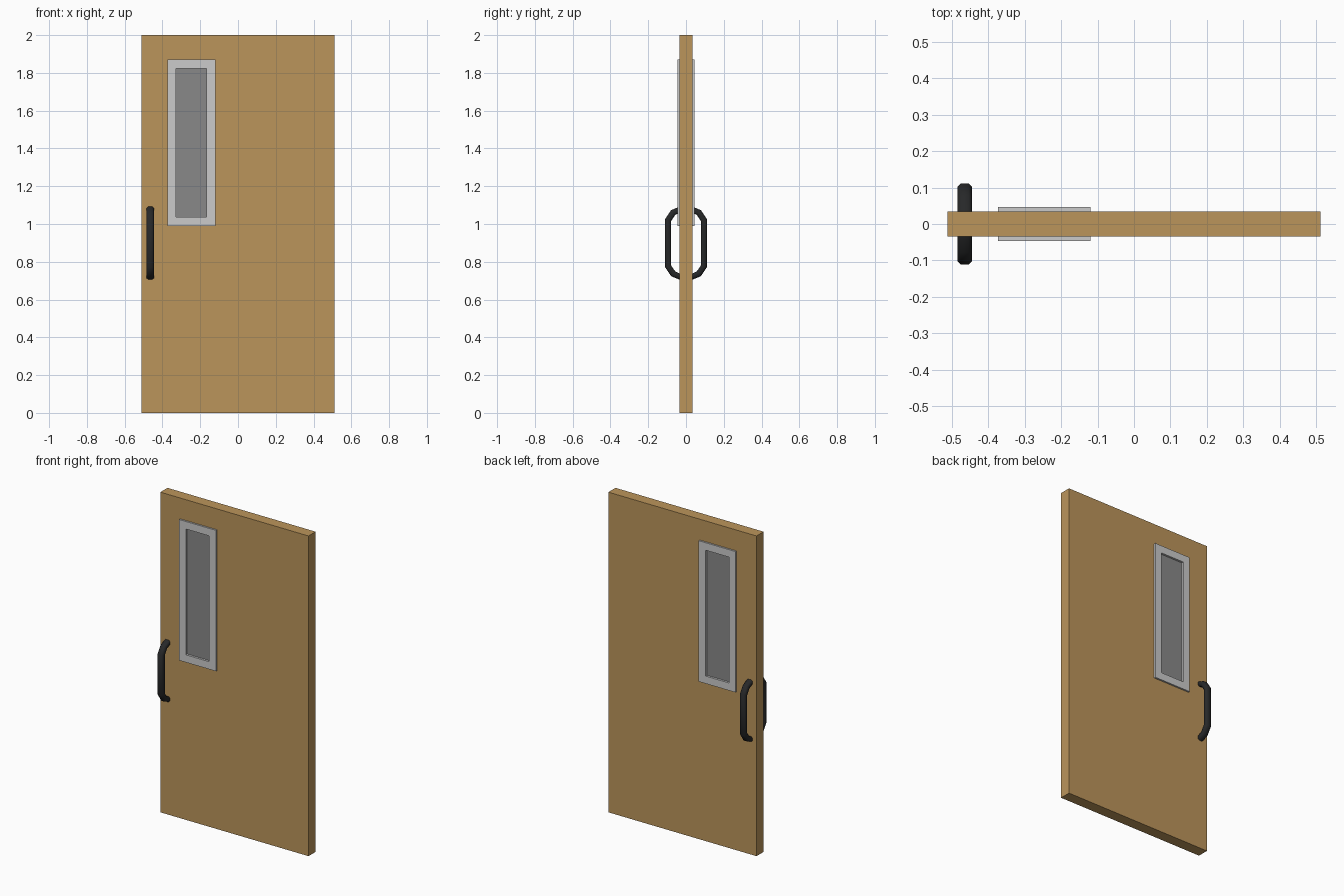
import bpy, bmesh
from mathutils import Vector

if "Cube" in bpy.data.objects:
    bpy.data.objects.remove(bpy.data.objects["Cube"])


def material(name, rgb):
    m = bpy.data.materials.new(name)
    m.diffuse_color = (*rgb, 1)
    m.use_nodes = True
    m.node_tree.nodes["Principled BSDF"].inputs["Base Color"].default_value = m.diffuse_color
    return m


def finish(name, bm, mat=None):
    bmesh.ops.recalc_face_normals(bm, faces=bm.faces)
    me = bpy.data.meshes.new(name)
    bm.to_mesh(me)
    bm.free()
    ob = bpy.data.objects.new(name, me)
    bpy.context.collection.objects.link(ob)
    if mat:
        me.materials.append(mat)
    return ob


def slab(name, outer, half, mat=None, hole=None):
    """Upright panel of thickness 2*half; rectangles are x0, x1, z0, z1."""
    bm = bmesh.new()

    def loop(r, y):
        x0, x1, z0, z1 = r
        return [bm.verts.new((x, y, z)) for x, z in
                ((x0, z0), (x1, z0), (x1, z1), (x0, z1))]

    def bridge(a, b):
        for i in range(4):
            j = (i + 1) % 4
            bm.faces.new((a[i], a[j], b[j], b[i]))

    front, back = loop(outer, -half), loop(outer, half)
    bridge(front, back)
    if hole:
        hole_front, hole_back = loop(hole, -half), loop(hole, half)
        bridge(front, hole_front)
        bridge(back, hole_back)
        bridge(hole_front, hole_back)
    else:
        bm.faces.new(front)
        bm.faces.new(back)
    return finish(name, bm, mat)


wood = material("wood", (0.50, 0.30, 0.105))
glass = material("dark_glass", (0.25, 0.25, 0.25))
black = material("black_metal", (0.02, 0.021, 0.022))

# Door leaf with window opening, trim on both sides, and pane
slab("door_panel", (-0.512, 0.512, 0, 2), 0.035, wood,
     hole=(-0.35, -0.145, 1.015, 1.845))
slab("window_frame", (-0.374, -0.12, 0.99, 1.87), 0.046,
     hole=(-0.328, -0.167, 1.037, 1.823))
slab("window_pane", (-0.34, -0.155, 1.026, 1.834), 0.033, glass)

# Pull handle: chamfered section swept with mitred corners along a (y, z) path
mid_z, x_c = 0.8985, -0.4645
half_path = [(0.03, 0.179), (0.068, 0.162), (0.095, 0.122)]
path = [Vector((y, mid_z + z)) for y, z in half_path]
path += [Vector((y, mid_z - z)) for y, z in reversed(half_path)]
w, t, cw, ct = 0.0195, 0.016, 0.011, 0.008
section = [(w, ct), (cw, t), (-cw, t), (-w, ct),
           (-w, -ct), (-cw, -t), (cw, -t), (w, -ct)]

bm = bmesh.new()
rings = []
for i, p in enumerate(path):
    d0 = (p - path[max(i - 1, 0)]).normalized()
    d1 = (path[min(i + 1, len(path) - 1)] - p).normalized()
    if i == 0:
        n = Vector((0, 1))
    elif i == len(path) - 1:
        n = Vector((0, -1))
    else:
        tangent = (d0 + d1).normalized()
        n = Vector((-tangent.y, tangent.x)) / tangent.dot(d0)
    rings.append([bm.verts.new((x_c + u, p.x + n.x * v, p.y + n.y * v))
                  for u, v in section])
for a, b in zip(rings, rings[1:]):
    for k in range(8):
        bm.faces.new((a[k], a[(k + 1) % 8], b[(k + 1) % 8], b[k]))
bm.faces.new(rings[0])
bm.faces.new(rings[-1])
handle = finish("pull_handles", bm, black)

# Matching handle on the other face
mirror = handle.modifiers.new("other_side", 'MIRROR')
mirror.use_axis = (False, True, False)
mirror.use_mirror_merge = False

bpy.context.view_layer.objects.active = handle
handle.select_set(True)
bpy.ops.object.shade_smooth_by_angle(angle=0.9)
